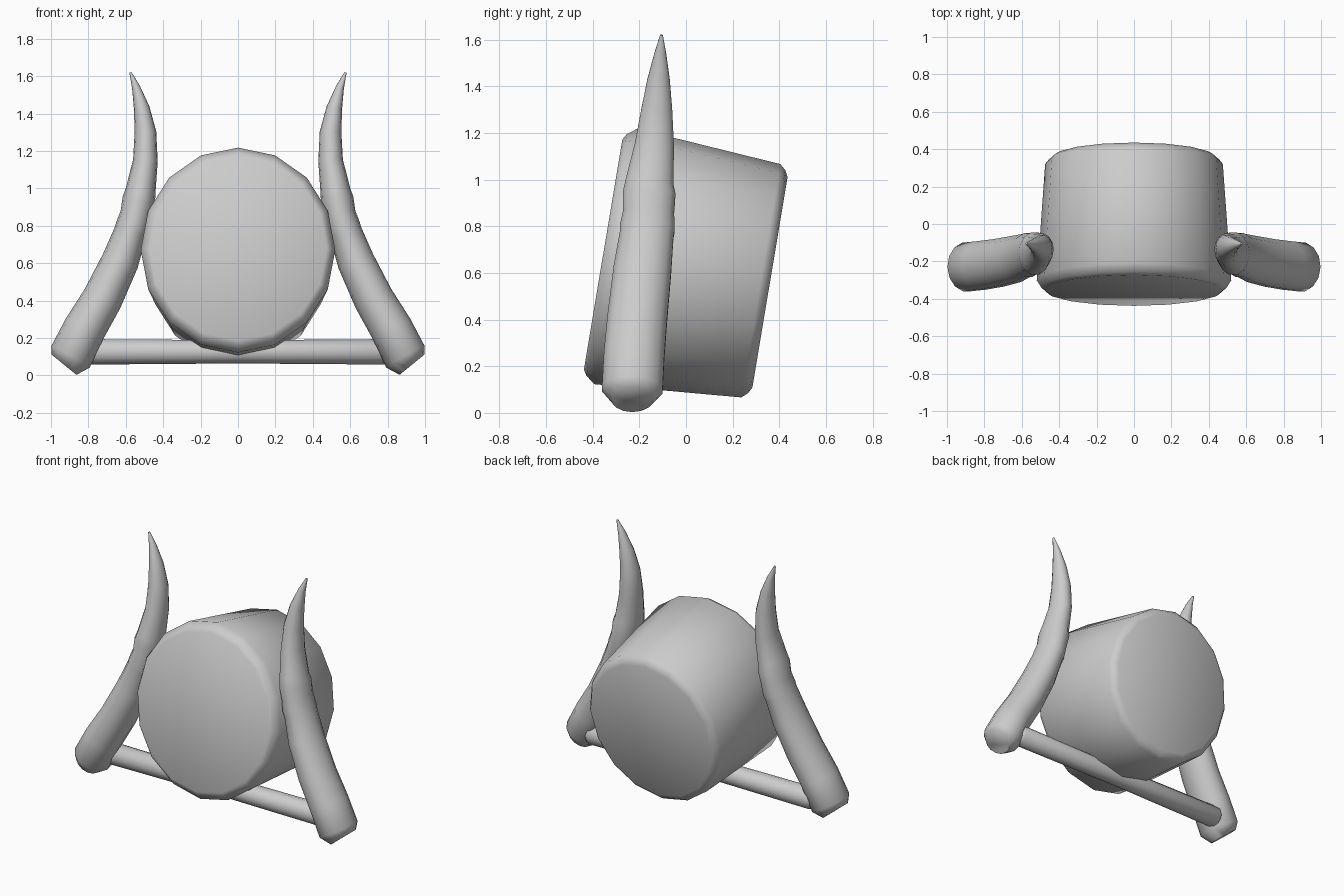
import bpy, bmesh, math
from mathutils import Vector, Matrix

cube = bpy.data.objects.get("Cube")
if cube:
    bpy.data.objects.remove(cube, do_unlink=True)

GREY = (0.6, 0.6, 0.6, 1.0)
mat = bpy.data.materials.new("plain grey")
mat.use_nodes = True
mat.diffuse_color = GREY
mat.node_tree.nodes["Principled BSDF"].inputs["Base Color"].default_value = GREY


def loft(name, rings, sides, sharp):
    """Skin a closed tube through rings of (centre, axis_a, axis_b)."""
    bm = bmesh.new()
    loops = []
    for centre, a, b in rings:
        angles = [2 * math.pi * i / sides for i in range(sides)]
        loops.append([bm.verts.new(centre + a * math.cos(t) + b * math.sin(t))
                      for t in angles])
    for low, high in zip(loops, loops[1:]):
        for i in range(sides):
            j = (i + 1) % sides
            bm.faces.new((low[i], low[j], high[j], high[i]))
    bm.faces.new(loops[0][::-1])
    bm.faces.new(loops[-1])
    bmesh.ops.recalc_face_normals(bm, faces=bm.faces)
    mesh = bpy.data.meshes.new(name)
    bm.to_mesh(mesh)
    bm.free()
    mesh.materials.append(mat)
    obj = bpy.data.objects.new(name, mesh)
    bpy.context.collection.objects.link(obj)
    bpy.ops.object.select_all(action='DESELECT')
    obj.select_set(True)
    bpy.context.view_layer.objects.active = obj
    bpy.ops.object.shade_smooth_by_angle(angle=math.radians(sharp))
    return obj


# Drum: tapered, chamfered barrel tilted back; (distance along axis, width, height)
tilt = Matrix.Rotation(math.radians(-9.5), 3, 'X')
drum_profile = [(-0.36, 0.475, 0.5), (-0.345, 0.495, 0.525), (-0.305, 0.52, 0.555),
                (0.325, 0.475, 0.507), (0.35, 0.455, 0.485), (0.365, 0.43, 0.457)]
loft("drum", [(Vector((0, 0, 0.62)) + tilt @ Vector((0, d, 0)),
               Vector((w, 0, 0)), tilt @ Vector((0, 0, h)))
              for d, w, h in drum_profile], 16, 50)

# Tusks: (x, y, z, radius across, radius in depth) from butt to tip
tusk_path = [(0.93, -0.23, 0.057, 0.085, 0.09), (0.895, -0.23, 0.1, 0.118, 0.133),
             (0.82, -0.222, 0.25, 0.114, 0.133), (0.725, -0.208, 0.41, 0.108, 0.131),
             (0.63, -0.187, 0.61, 0.1, 0.127), (0.575, -0.168, 0.765, 0.088, 0.118),
             (0.565, -0.166, 0.79, 0.091, 0.121), (0.545, -0.16, 0.86, 0.085, 0.112),
             (0.53, -0.158, 0.94, 0.088, 0.116), (0.52, -0.156, 0.99, 0.08, 0.105),
             (0.495, -0.135, 1.15, 0.066, 0.086), (0.495, -0.125, 1.3, 0.058, 0.068),
             (0.515, -0.117, 1.43, 0.042, 0.049), (0.545, -0.11, 1.54, 0.022, 0.026),
             (0.575, -0.105, 1.62, 0.006, 0.006)]
for side, label in ((1, "left"), (-1, "right")):
    points = [Vector((side * x, y, z)) for x, y, z, _, _ in tusk_path]
    rings = []
    for i, (_, _, _, across, depth) in enumerate(tusk_path):
        along = points[min(i + 1, len(points) - 1)] - points[max(i - 1, 0)]
        sideways = along.cross(Vector((0, 1, 0))).normalized()
        deep = sideways.cross(along).normalized()
        rings.append((points[i], sideways * across, deep * depth))
    loft(label + "_tusk", rings, 14, 60)

# Crossbar joining the tusk butts under the drum
bar_profile = [(-0.83, 0.045), (-0.8, 0.068), (0, 0.062), (0.8, 0.068), (0.83, 0.045)]
loft("crossbar", [(Vector((x, -0.17, 0.126)), Vector((0, r, 0)), Vector((0, 0, r)))
                  for x, r in bar_profile], 12, 60)
